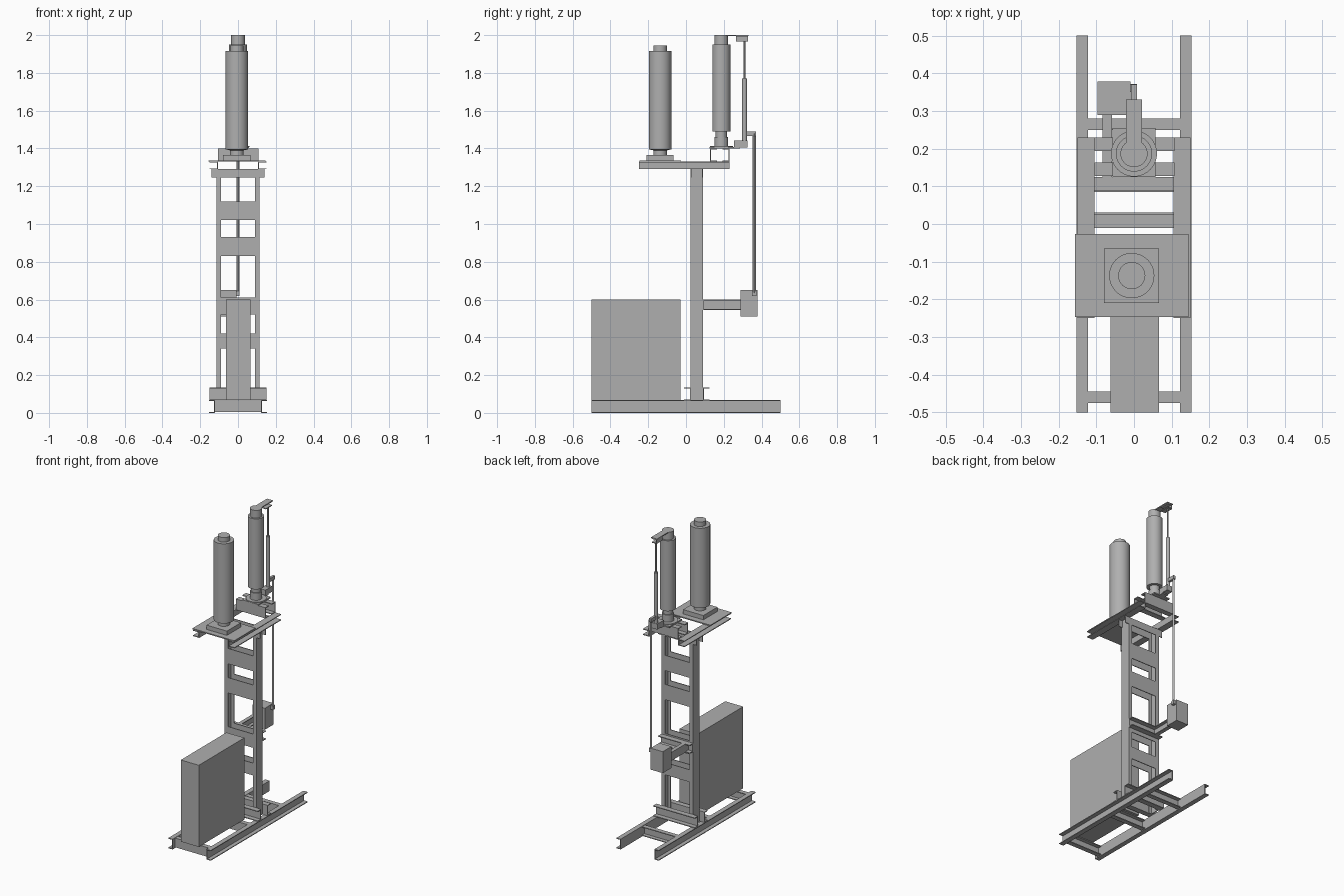
import bpy, bmesh, math
from mathutils import Vector

cube = bpy.data.objects.get("Cube")
if cube:
    bpy.data.objects.remove(cube)

X, Y, Z = Vector((1, 0, 0)), Vector((0, 1, 0)), Vector((0, 0, 1))

steel = bpy.data.materials.new("grey_steel")
steel.use_nodes = True
GREY = (0.43, 0.43, 0.43, 1)
steel.diffuse_color = GREY
steel.node_tree.nodes["Principled BSDF"].inputs["Base Color"].default_value = GREY


def finish(name, bm):
    bmesh.ops.recalc_face_normals(bm, faces=bm.faces)
    mesh = bpy.data.meshes.new(name)
    bm.to_mesh(mesh)
    bm.free()
    mesh.materials.append(steel)
    ob = bpy.data.objects.new(name, mesh)
    bpy.context.collection.objects.link(ob)
    return ob


def extrude(name, points, length):
    """Extrude a closed outline along a vector."""
    bm = bmesh.new()
    face = bm.faces.new([bm.verts.new(p) for p in points])
    new = bmesh.ops.extrude_face_region(bm, geom=[face])["geom"]
    bmesh.ops.translate(bm, vec=length, verts=[v for v in new if isinstance(v, bmesh.types.BMVert)])
    # extruding a region removes its first face, so close that end if needed
    bmesh.ops.holes_fill(bm, edges=[e for e in bm.edges if e.is_boundary])
    return finish(name, bm)


def box(name, x, y, z):
    corners = [(x[0], y[0], z[0]), (x[1], y[0], z[0]), (x[1], y[1], z[0]), (x[0], y[1], z[0])]
    return extrude(name, corners, Z * (z[1] - z[0]))


def channel(name, origin, length, depth, height, t=0.005):
    """C-section: web at the origin, flanges along depth, web along height."""
    d, h = depth.normalized() * t, height.normalized() * t
    o = Vector(origin)
    outline = [o, o + depth, o + depth + h, o + d + h, o + d + height - h,
               o + depth + height - h, o + depth + height, o + height]
    return extrude(name, outline, length)


def lathe(name, x, y, profile, sides=40):
    """Stepped round body from (radius, height) pairs."""
    bm = bmesh.new()
    rings = [[bm.verts.new((x + r * math.cos(2 * math.pi * i / sides),
                            y + r * math.sin(2 * math.pi * i / sides), z))
              for i in range(sides)] for r, z in profile]
    for low, high in zip(rings, rings[1:]):
        for i in range(sides):
            j = (i + 1) % sides
            bm.faces.new((low[i], low[j], high[j], high[i]))
    bm.faces.new(rings[0])
    bm.faces.new(rings[-1])
    ob = finish(name, bm)
    if sides > 8:
        bpy.ops.object.select_all(action='DESELECT')
        ob.select_set(True)
        bpy.context.view_layer.objects.active = ob
        bpy.ops.object.shade_smooth_by_angle(angle=math.radians(30))
    return ob


# Paired members: base rails, columns and platform beams
for side, s in (("left", 1), ("right", -1)):
    channel(side + "_base_rail", (s * 0.122, -0.5, 0), Y, X * s * 0.031, Z * 0.067)
    channel(side + "_column", (s * 0.115, 0.025, 0.067), Z * 1.223, X * s * -0.025, Y * 0.065)
    channel(side + "_platform_beam", (s * 0.105, -0.25, 1.29), Y * 0.48, X * s * 0.045, Z * 0.04)

# Base cross members
for part, y in (("front", -0.475), ("middle", -0.075), ("back", 0.25)):
    channel(part + "_base_cross", (-0.122, y, 0.005), X * 0.244, Y * 0.03, Z * 0.06)

# Channels clamping the column feet, and the cross channel carrying the drive
for part, y, d in (("front", 0.025, -1), ("back", 0.09, 1)):
    channel(part + "_foot_channel", (-0.15, y, 0.067), X * 0.3, Y * d * 0.035, Z * 0.068)
channel("drive_cross_channel", (-0.115, 0.09, 0.545), X * 0.23, Y * 0.035, Z * 0.055)

# Batten plates on both column faces, and the column head
for part, y in (("front", 0.025), ("back", 0.085)):
    for i, (low, high) in enumerate(((0.34, 0.42), (0.52, 0.61), (0.83, 0.93), (1.02, 1.12))):
        box(f"{part}_batten_{i + 1}", (-0.092, 0.092), (y, y + 0.005), (low, high))
    box(part + "_column_head", (-0.14, 0.14), (y, y + 0.005), (1.245, 1.29))

# Cabinet
box("cabinet", (-0.063, 0.067), (-0.5, -0.03), (0.067, 0.6))

# Front platform and front insulator
box("platform_plate", (-0.157, 0.145), (-0.247, -0.027), (1.33, 1.337))
box("front_insulator_base", (-0.08, 0.067), (-0.21, -0.065), (1.337, 1.365))
lathe("front_insulator", -0.006, -0.137, [
    (0.036, 1.365), (0.036, 1.39), (0.06, 1.395), (0.06, 1.915), (0.036, 1.915), (0.036, 1.945)])

# Rear supports and rear insulator
for part, y, d in (("front", 0.127, 1), ("back", 0.23, -1)):
    channel(part + "_insulator_support", (-0.105, y, 1.33), X * 0.213, Y * d * 0.036, Z * 0.07)
box("rear_insulator_plate", (-0.057, 0.057), (0.125, 0.255), (1.4, 1.408))
lathe("rear_insulator", 0, 0.187, [
    (0.061, 1.408), (0.061, 1.413), (0.036, 1.413), (0.036, 1.46), (0.03, 1.46), (0.03, 1.49),
    (0.048, 1.49), (0.048, 1.95), (0.036, 1.95), (0.036, 2.0)])

# Top arm with its clamp, and the sliding rod
box("top_arm", (-0.021, 0.021), (0.207, 0.33), (1.994, 2.0))
channel("top_arm_clamp", (-0.017, 0.265, 1.965), Y * 0.063, X * 0.034, Z * 0.029)
lathe("slide_rod", 0, 0.309, [(0.005, 1.45), (0.005, 1.97)], 12)
lathe("slide_tube", 0, 0.31, [(0.013, 1.44), (0.013, 1.77)], 16)

# Lever bracket and the long drive rod
box("bracket_foot", (-0.02, 0.02), (0.23, 0.285), (1.4, 1.408))
box("lever_bracket", (-0.02, 0.02), (0.255, 0.325), (1.406, 1.442))
box("lever", (-0.008, 0.008), (0.318, 0.37), (1.467, 1.49))
lathe("drive_rod", 0, 0.361, [(0.009, 0.635), (0.009, 1.48)], 4)

# Drive box and its arm
box("drive_box", (-0.097, -0.009), (0.289, 0.378), (0.51, 0.65))
channel("drive_box_arm", (-0.083, 0.095, 0.545), Y * 0.195, X * 0.025, Z * 0.055)
box("drive_rod_coupling", (-0.012, 0.008), (0.35, 0.372), (0.62, 0.645))
